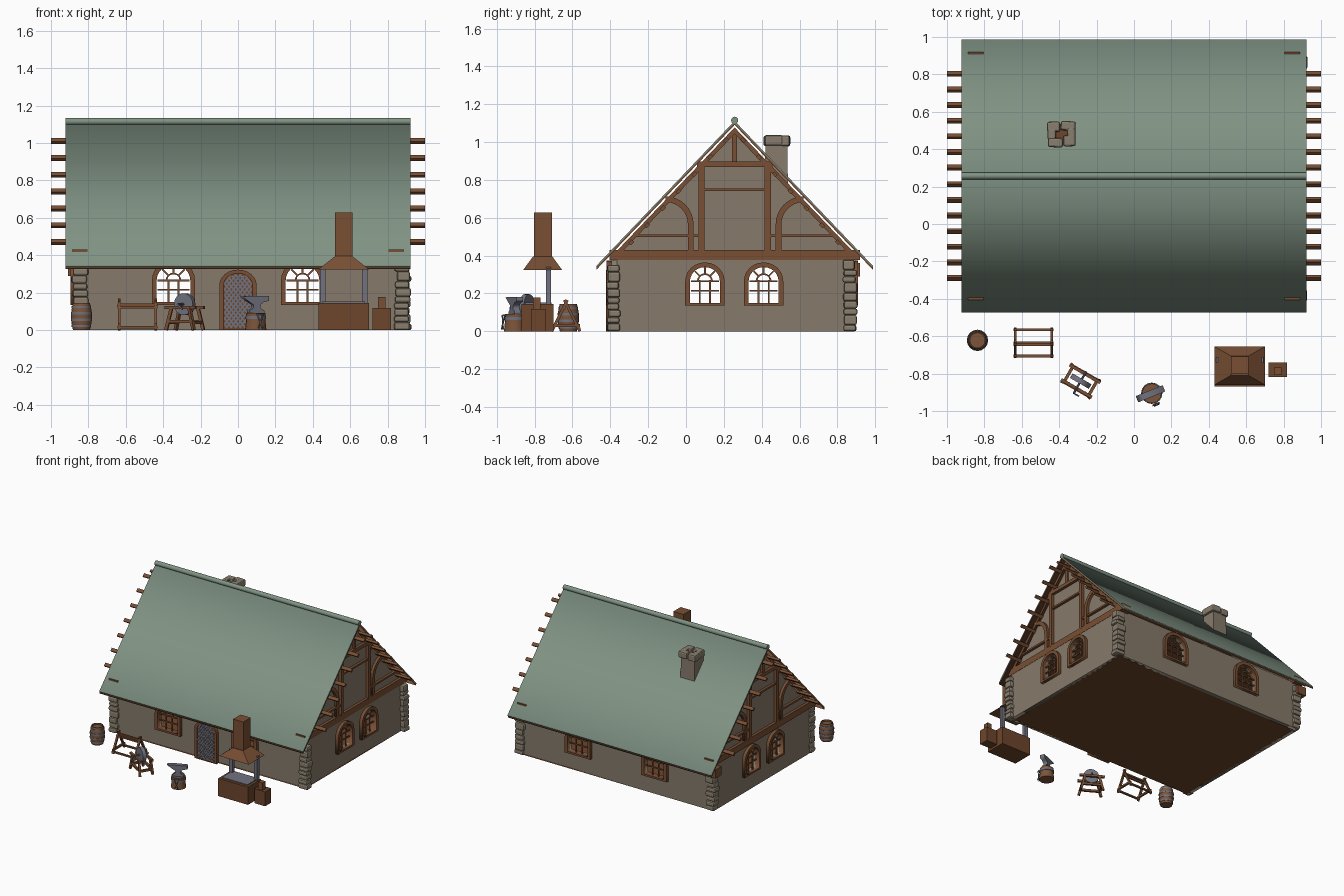
import bpy, bmesh, math, random
from mathutils import Matrix, Vector

if "Cube" in bpy.data.objects:
    bpy.data.objects.remove(bpy.data.objects["Cube"])
random.seed(4)
V = Vector

def material(name, r, g, b):
    m = bpy.data.materials.new(name)
    m.diffuse_color = (r, g, b, 1)
    m.use_nodes = True
    m.node_tree.nodes["Principled BSDF"].inputs["Base Color"].default_value = m.diffuse_color
    return m

GREEN = material("roof_green", .215, .29, .23)
WALL = material("wall_stone", .24, .195, .145)
ROCK = material("corner_stone", .25, .21, .155)
WOOD = material("timber_brown", .19, .078, .034)
DARK = material("forge_brown", .155, .06, .025)
CASK = material("barrel_brown", .20, .09, .042)
STEEL = material("iron_grey", .165, .17, .21)

def finish(bm, name, mat, smooth=False):
    bmesh.ops.recalc_face_normals(bm, faces=bm.faces)
    me = bpy.data.meshes.new(name)
    bm.to_mesh(me)
    bm.free()
    me.materials.append(mat)
    ob = bpy.data.objects.new(name, me)
    bpy.context.collection.objects.link(ob)
    if smooth:
        bpy.ops.object.select_all(action='DESELECT')
        ob.select_set(True)
        bpy.context.view_layer.objects.active = ob
        bpy.ops.object.shade_smooth_by_angle(angle=math.radians(35))
    return ob

def box(name, x0, x1, y0, y1, z0, z1, mat, taper=(1, 1)):
    bm = bmesh.new()
    for v in bmesh.ops.create_cube(bm, size=1)['verts']:
        sx, sy = taper if v.co.z > 0 else (1, 1)
        v.co = V(((x0+x1)/2 + v.co.x*(x1-x0)*sx, (y0+y1)/2 + v.co.y*(y1-y0)*sy, (z0+z1)/2 + v.co.z*(z1-z0)))
    return finish(bm, name, mat)

def beams(name, pairs, w, h, mat):
    """Square bars, each running from p to q."""
    bm = bmesh.new()
    for p, q in pairs:
        p, q = V(p), V(q)
        rot = (q-p).to_track_quat('X', 'Z').to_matrix().to_4x4()
        bmesh.ops.create_cube(bm, size=1, matrix=Matrix.Translation((p+q)/2) @ rot @ Matrix.Diagonal(((q-p).length, w, h, 1)))
    return finish(bm, name, mat)

def plate(name, loops, axis, pos, depth, mat):
    """Outline with optional holes, extruded along x or y, centred on pos."""
    cu = bpy.data.curves.new(name, 'CURVE')
    cu.dimensions, cu.fill_mode, cu.extrude = '2D', 'BOTH', depth/2
    for loop in loops:
        s = cu.splines.new('POLY')
        s.points.add(len(loop)-1)
        for p, (u, v) in zip(s.points, loop):
            p.co = (u, v, 0, 1)
        s.use_cyclic_u = True
    tmp = bpy.data.objects.new(name, cu)
    bpy.context.collection.objects.link(tmp)
    me = bpy.data.meshes.new_from_object(tmp)
    bm = bmesh.new()
    bm.from_mesh(me)
    bpy.data.objects.remove(tmp)
    bpy.data.curves.remove(cu)
    bpy.data.meshes.remove(me)
    bmesh.ops.remove_doubles(bm, verts=bm.verts, dist=1e-5)
    for v in bm.verts:
        u, z, w = v.co
        v.co = (u, pos+w, z) if axis == 'y' else (pos+w, u, z)
    return finish(bm, name, mat)

def lathe(name, prof, loc, mat, sides=16, rot=Matrix.Identity(4)):
    bm = bmesh.new()
    vs = [bm.verts.new((r, 0, z)) for r, z in prof]
    es = [bm.edges.new(e) for e in zip(vs, vs[1:])]
    bmesh.ops.spin(bm, geom=vs+es, cent=(0, 0, 0), axis=(0, 0, 1), angle=math.tau, steps=sides)
    bmesh.ops.remove_doubles(bm, verts=bm.verts, dist=1e-5)
    bm.transform(Matrix.Translation(loc) @ rot)
    return finish(bm, name, mat, True)

def rod(name, r, p, q, mat, sides=12):
    p, q = V(p), V(q)
    L = (q-p).length
    return lathe(name, [(0, 0), (r, 0), (r, L), (0, L)], p, mat, sides, (q-p).to_track_quat('Z', 'Y').to_matrix().to_4x4())

def stones(name, blocks):
    """Rounded rubble blocks given as (centre, size)."""
    bm = bmesh.new()
    for c, s in blocks:
        part = bmesh.ops.create_cube(bm, size=1, matrix=Matrix.Translation(c) @ Matrix.Rotation(random.uniform(-.06, .06), 4, 'Z') @ Matrix.Diagonal((*s, 1)))
        edges = list({e for v in part['verts'] for e in v.link_edges})
        bmesh.ops.bevel(bm, geom=edges, offset=.011, segments=2, profile=.5, affect='EDGES')
    return finish(bm, name, ROCK)

def place(parts, x, y, deg):
    for ob in parts:
        ob.data.transform(Matrix.Translation((x, y, 0)) @ Matrix.Rotation(math.radians(deg), 4, 'Z'))

def arch(c, w, z0, spring, rise, n=12):
    top = [(c + w*math.cos(math.pi*i/n), spring + rise*math.sin(math.pi*i/n)) for i in range(n+1)]
    return [(c-w, z0), (c+w, z0)] + top

YC, SL = .257, 1.048           # ridge position and roof slope
X0, X1, Y0, Y1 = -.87, .885, -.395, .885

# walls with arched window openings and framed windows
def wall(side, axis, face, inward, lo, hi, centres, w):
    t = .03
    rect = [(lo, 0), (hi, 0), (hi, .39), (lo, .39)]
    hole = lambda c: arch(c, w-.025, .15, .265, w-.03)
    plate(side+"_wall", [rect]+[hole(c) for c in centres], axis, face+inward*t/2, t, WALL)
    for c in centres:
        plate(side+"_window_frame", [arch(c, w, .135, .265, w-.005), hole(c)], axis, face, .05, WOOD)
        P = lambda u, z: (c+u, face, z) if axis == 'y' else (face, c+u, z)
        r = w-.03
        bars = [(P(-r, .215), P(r, .215)), (P(-r, .265), P(r, .265))]
        bars += [(P(s*.027, .15), P(s*.027, .27)) for s in (-1, 1)]
        ring = [P(.038*math.cos(a*math.pi/6), .265+.038*math.sin(a*math.pi/6)) for a in range(7)]
        bars += list(zip(ring, ring[1:]))
        bars += [(P(.038*math.cos(a), .265+.038*math.sin(a)), P(r*math.cos(a), .265+r*math.sin(a)))
                 for a in (math.pi/4, math.pi/2, 3*math.pi/4)]
        beams(side+"_window_bars", bars, .009, .009, WOOD)

wall("front", 'y', Y0, 1, X0, X1, (-.345, .345), .115)
wall("back", 'y', Y1, -1, X0, X1, (-.345, .345), .115)
wall("left", 'x', X0, 1, Y0, Y1, (.1, .41), .104)
wall("right", 'x', X1, -1, Y0, Y1, (.1, .41), .104)
box("floor", X0, X1, Y0, Y1, 0, .012, DARK)
box("loft_floor", X0+.02, X1-.02, Y0+.02, Y1-.02, .37, .385, WOOD)

# corner stones
blocks = []
for x in (-.845, .88):
    for y in (-.382, .866):
        z = 0
        while z < .35:
            h = random.uniform(.032, .055)
            blocks.append(((x+random.uniform(-.006, .006), y+random.uniform(-.005, .005), z+h/2),
                           (random.uniform(.068, .084), random.uniform(.062, .074), h)))
            z += h
stones("corner_stones", blocks)
box("corner_bracket", -.91, -.83, .84, .92, .29, .36, WOOD)

# roof: green skin over brown boards, ridge roll, purlins
def chevron(top, th, half=.73):
    e = top-SL*half
    return [(YC-half, e), (YC, top), (YC+half, e), (YC+half, e-th), (YC, top-th), (YC-half, e-th)]
plate("roof_skin", [chevron(1.112, .009)], 'x', 0, 1.845, GREEN)
plate("roof_boards", [chevron(1.103, .012)], 'x', 0, 1.843, WOOD)
rod("ridge_roll", .019, (-.923, YC, 1.115), (.923, YC, 1.115), GREEN)
for s in (-1, 1):
    bm = bmesh.new()
    for i in range(7):
        m = Matrix.Translation((0, YC+s*(.045+.0835*i), 1.01-.09*i)) @ Matrix.Rotation(-s*math.radians(46), 4, 'X')
        bmesh.ops.create_cube(bm, size=1, matrix=m @ Matrix.Diagonal((2, .026, .018, 1)))
    finish(bm, "purlins", WOOD)

# timber framed gables
for s in (-1, 1):
    xg = s*.872
    plate("gable_wall", [[(YC-.65, .39), (YC+.65, .39), (YC, 1.07)]], 'x', s*.855, .02, WALL)
    box("tie_beam", min(s*.805, s*.887), max(s*.805, s*.887), YC-.662, YC+.662, .378, .43, WOOD)
    plate("gable_rafters", [chevron(1.077, .034, .64)], 'x', xg, .03, WOOD)
    box("collar_beam", xg-.016, xg+.016, YC-.2, YC+.2, .868, .897, WOOD)
    beams("gable_posts", [((xg, YC+t*.175, .42), (xg, YC+t*.175, .88)) for t in (-1, 1)], .032, .032, WOOD)
    rails = [((xg, YC-.175, .748), (xg, YC+.175, .748)), ((xg, YC, .89), (xg, YC, 1.06))]
    rails += [((xg, YC+t*.19, .505), (xg, YC+t*.54, .505)) for t in (-1, 1)]
    beams("gable_rails", rails, .026, .014, WOOD)
    for t in (-1, 1):
        q = [i*math.pi/16 for i in range(9)]
        arc = lambda r: [(YC+t*(.365-r*math.cos(a)), .565+r*math.sin(a)) for a in q]
        outer, inner = arc(.148), arc(.118)
        loop = [(outer[0][0], .42)] + outer + inner[::-1] + [(inner[0][0], .42)]
        plate("gable_brace", [loop], 'x', xg, .028, WOOD)

# chimney
box("chimney_shaft", -.455, -.325, .415, .54, .70, 1.0, WALL, (.92, .92))
ring = [((-.43, .52), (.07, .055)), ((-.352, .525), (.08, .05)), ((-.345, .445), (.065, .06)), ((-.42, .435), (.08, .05)),
        ((-.44, .48), (.045, .06)), ((-.335, .485), (.045, .06))]
stones("chimney_cap", [((x, y, 1.006+random.uniform(-.004, .004)), (a, b, .055)) for (x, y), (a, b) in ring])
box("chimney_flue", -.42, -.36, .46, .51, .99, 1.005, DARK)

# arched door with iron lattice
door = lambda w, r: arch(0, w, 0, .24, r)
plate("door_frame", [door(.1, .083), door(.077, .063)], 'y', Y0-.002, .05, WOOD)
plate("door_panel", [door(.078, .064)], 'y', Y0-.008, .02, DARK)
inside = lambda x, z: abs(x) < .074 and 0.01 < z and (z < .24 or (x/.074)**2+((z-.24)/.06)**2 < 1)
straps = []
for s in (-1, 1):
    for k in range(-3, 14):
        pts = [(x/1000, k*.031+s*1.3*x/1000) for x in range(-75, 76, 3)]
        pts = [p for p in pts if inside(*p)]
        if len(pts) > 3:
            straps.append(((pts[0][0], Y0-.02, pts[0][1]), (pts[-1][0], Y0-.02, pts[-1][1])))
beams("door_lattice", straps, .008, .009, STEEL)

# barrel with hoops
bx, by = -.837, -.622
lathe("barrel", [(0, 0), (.045, 0), (.053, .035), (.056, .072), (.053, .11), (.045, .145), (.039, .145), (.039, .132), (0, .132)], (bx, by, 0), CASK)
for z, r in ((.022, .052), (.055, .0572), (.09, .0572), (.123, .052)):
    lathe("barrel_hoop", [(r-.008, z-.006), (r, z-.006), (r, z+.006), (r-.008, z+.006)], (bx, by, 0), STEEL)

# weapon rack: two A-frames joined by rails
legs = [((x, -.635+s*.075, 0), (x, -.635-s*.008, .165)) for x in (-.635, -.44) for s in (-1, 1)]
legs += [((x, -.71, .03), (x, -.56, .03)) for x in (-.635, -.44)]
beams("rack_legs", legs, .015, .015, WOOD)
beams("rack_rails", [((-.645, y, z), (-.43, y, z)) for y, z in ((-.635, .135), (-.705, .015), (-.565, .015), (-.645, .122))], .015, .012, WOOD)

# grindstone on its stand
top = [((-.095, y, .12), (.095, y, .12)) for y in (-.045, .045)]
legs = [((a*.055, b*.045, .12), (a*.085, b*.052, 0)) for a in (-1, 1) for b in (-1, 1)]
cross = [((a*.075, -.05, .04), (a*.075, .05, .04)) for a in (-1, 1)]
side = [((-.08, b*.049, .045), (.08, b*.049, .045)) for b in (-1, 1)]
place([beams("grinder_frame", top+legs+cross+side, .017, .017, WOOD),
       rod("grindstone", .058, (0, -.014, .138), (0, .014, .138), STEEL, 24),
       rod("grinder_axle", .006, (0, -.075, .138), (0, .06, .138), STEEL, 8),
       beams("grinder_crank", [((0, -.075, .138), (.03, -.075, .11))], .008, .008, STEEL)], -.285, -.84, -30)

# anvil on a banded stump
half = [(.045, .09), (.042, .104), (.02, .118), (.02, .135), (.04, .15), (.07, .156), (.07, .182)]
prof = half + [(-.05, .182), (-.085, .178), (-.05, .155), (-.02, .135), (-.02, .118), (-.042, .104), (-.045, .09)]
place([plate("anvil", [prof], 'y', 0, .036, STEEL),
       lathe("anvil_stump", [(0, 0), (.057, 0), (.052, .05), (.052, .092), (0, .092)], (0, 0, 0), CASK),
       lathe("stump_band", [(.048, .06), (.056, .06), (.056, .076), (.048, .076)], (0, 0, 0), STEEL),
       beams("tongs", [((-.018, -.064, .085), (.012, -.07, .01)), ((.018, -.064, .085), (-.012, -.07, .01)),
                       ((-.02, -.06, .085), (.02, -.06, .085))], .006, .006, STEEL)], .095, -.905, 22)

# forge hearth, hood and side box
box("forge_hearth", .43, .70, -.87, -.70, 0, .145, DARK)
box("forge_bed", .45, .68, -.85, -.71, .145, .152, STEEL)
for x in (.438, .662):
    box("hood_post", x, x+.03, -.74, -.713, .14, .34, STEEL)
box("forge_hood", .43, .70, -.86, -.655, .325, .395, WOOD, (.34, .5))
box("forge_stack", .519, .611, -.803, -.708, .39, .628, WOOD)
box("side_box", .72, .818, -.818, -.74, 0, .118, DARK)
box("side_box_step", .748, .788, -.808, -.768, .118, .178, WOOD)
